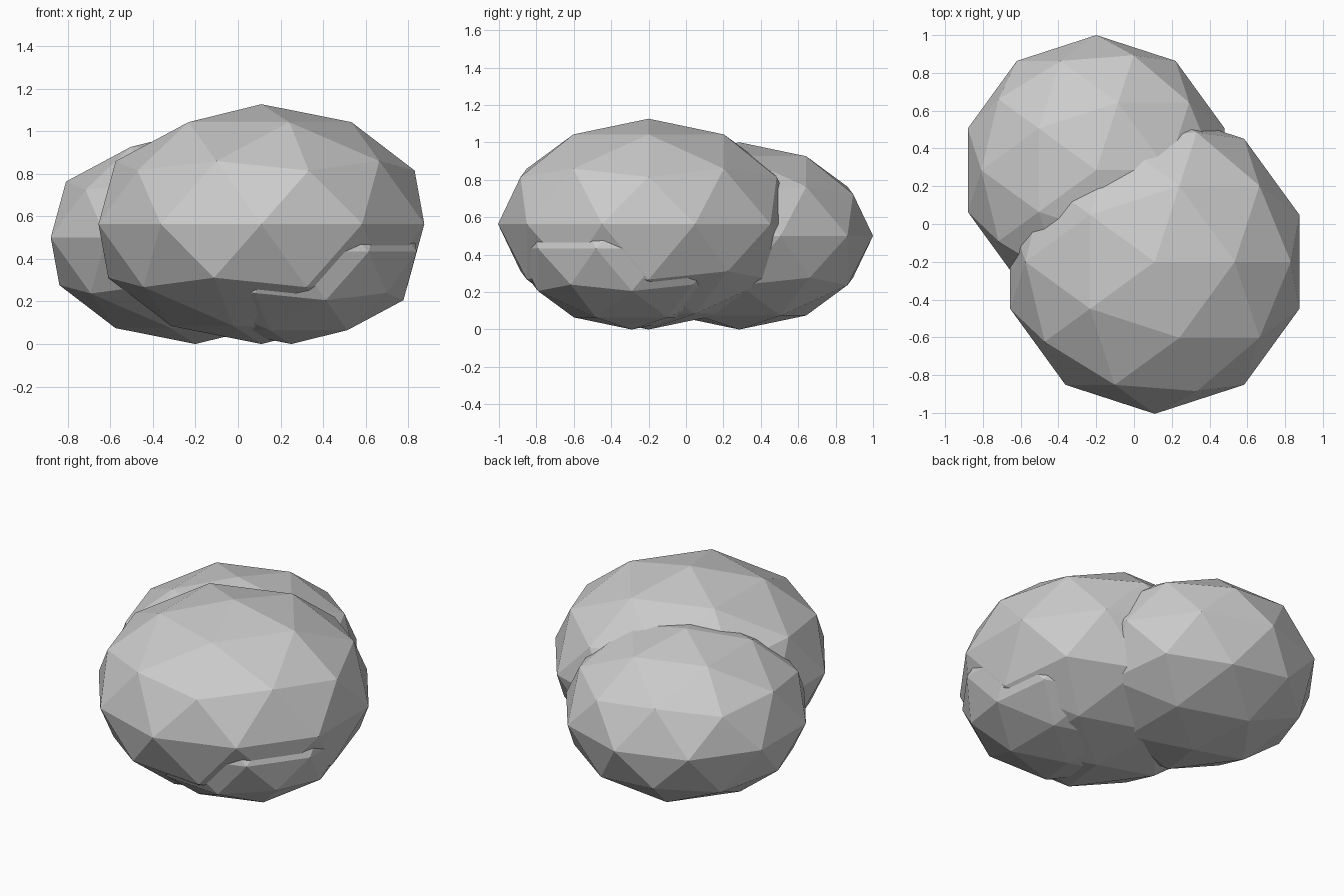
import bpy

if "Cube" in bpy.data.objects:
    bpy.data.objects.remove(bpy.data.objects["Cube"])

FLATTEN = 0.7  # every stone is a ball squashed to 70 % height


def stone(name, x, y, radius):
    """Low-poly flattened boulder resting on the ground."""
    bpy.ops.mesh.primitive_ico_sphere_add(
        subdivisions=2, radius=1, location=(x, y, radius * FLATTEN))
    ob = bpy.context.object
    ob.name = name
    ob.scale = (radius, radius, radius * FLATTEN)
    bpy.ops.object.transform_apply(location=False, rotation=False, scale=True)
    bpy.ops.object.shade_flat()
    return ob


# Large front boulder, medium boulder behind it, small one peeking out low at the right
stone("large_boulder", 0.11, -0.20, 0.805)
stone("back_boulder", -0.20, 0.285, 0.715)
stone("small_boulder", 0.25, -0.29, 0.62)
